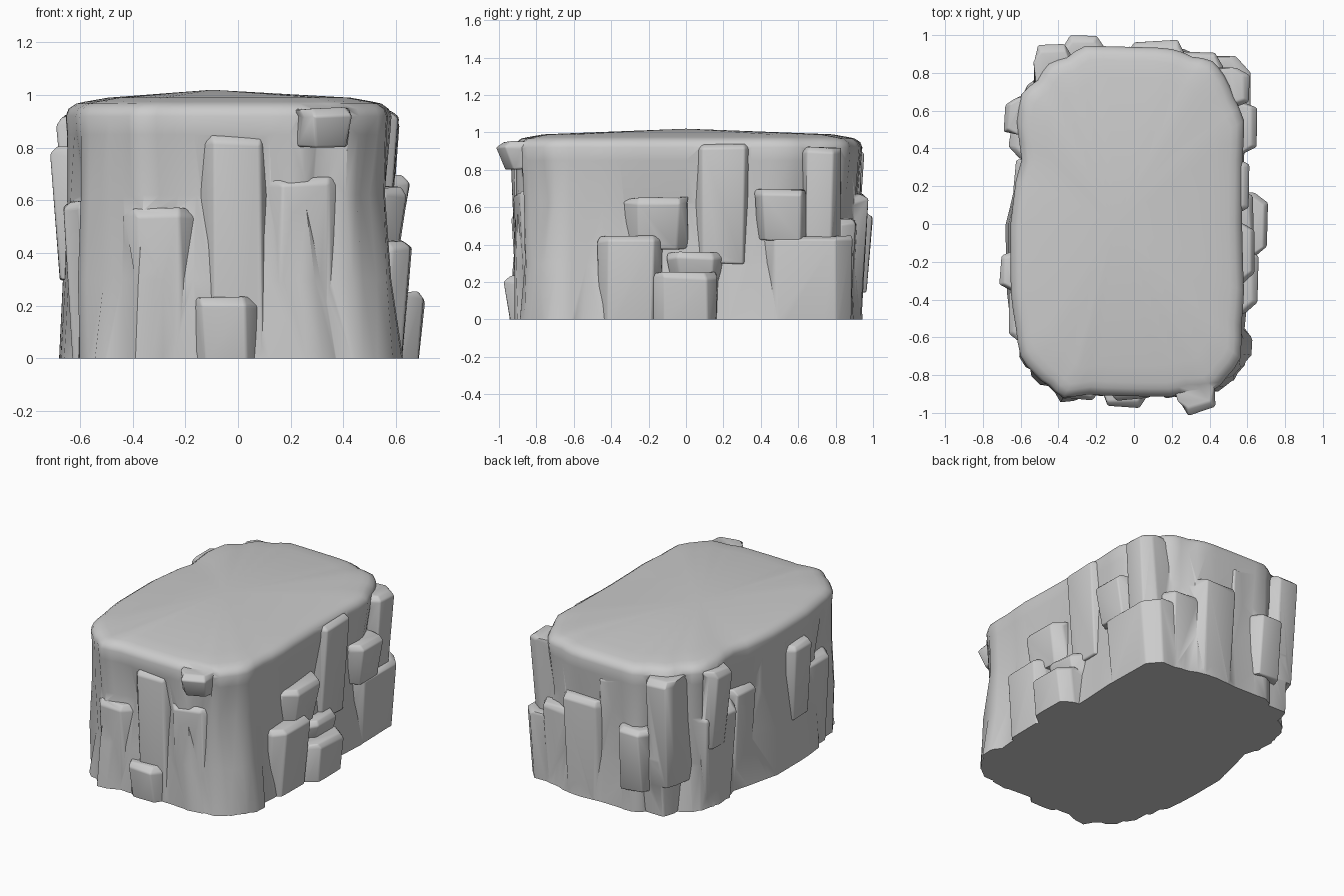
import bpy, bmesh, math, random
from mathutils import Vector, Matrix

if "Cube" in bpy.data.objects:
    bpy.data.objects.remove(bpy.data.objects["Cube"])
random.seed(11)
HALF_X, HALF_Y, SHIFT, SIDES = .60, .93, -.025, 64


def jit(s):
    return random.uniform(-s, s)


def finish(name, bm):
    bmesh.ops.recalc_face_normals(bm, faces=bm.faces)
    me = bpy.data.meshes.new(name)
    bm.to_mesh(me)
    bm.free()
    ob = bpy.data.objects.new(name, me)
    bpy.context.collection.objects.link(ob)
    return ob


# Rounded-rectangle outline (superellipse, squarer at the front), grown by off
def outline(i, off):
    t = math.tau * i / SIDES
    p = 5 if math.sin(t) < 0 else 4
    c, s = math.cos(t), math.sin(t)
    c = math.copysign(abs(c) ** .6, c)
    s = math.copysign(abs(s) ** .6, s)
    k = (abs(c) ** p + abs(s) ** p) ** (-1 / p)
    return Vector((SHIFT + c * k * (HALF_X + off), s * k * (HALF_Y + off), 0))


# Main rock: stacked rings with a faceted wall, rounded rim and low dome
def rock_core():
    bm = bmesh.new()
    facet = [jit(.03) for _ in range(SIDES // 2)]
    notch = [(facet[i // 2] + facet[(i + 1) // 2 % len(facet)]) / 2 for i in range(SIDES)]
    levels = [(-.1, .01), (.3, -.01), (.62, -.025), (.85, -.005)]
    # the rim is a quarter ellipse
    for a in (0, 30, 60, 85):
        a = math.radians(a)
        levels.append((.92 + .055 * math.sin(a), -.08 * (1 - math.cos(a))))
    levels.append((.99, -.16))
    rings = []
    for z, off in levels:
        ring = []
        rough = .022 if z < .8 else 0
        swing = [jit(rough) for _ in range(SIDES // 2)]
        for i in range(SIDES):
            v = outline(i, off + notch[i] + swing[i // 2])
            if v.y < -.6 and v.x > .2:            # flared foot of the front right corner
                v += Vector((.1, .02, 0)) * max(0, .6 - z)
            ring.append(bm.verts.new(v + Vector((0, 0, z))))
        rings.append(ring)
    for a, b in zip(rings, rings[1:]):
        for i in range(SIDES):
            j = (i + 1) % SIDES
            bm.faces.new((a[i], a[j], b[j], b[i]))
    peak = bm.verts.new((-.1, 0, 1.02))
    for i in range(SIDES):
        bm.faces.new((rings[-1][i], rings[-1][(i + 1) % SIDES], peak))
    bm.faces.new(rings[0])
    return finish("rock", bm)


# Wall block: a chamfered prism with an eased top, turned and pushed into the wall
def block(bm, wall, along, w, z0, z1, reach, yaw=0):
    turn = Matrix.Rotation(math.radians(wall), 3, 'Z')
    spin = Matrix.Rotation(math.radians(yaw), 3, 'Z')
    along *= 1 if wall in (0, 270) else -1        # 'along' is always world x or y
    prof = [(-.5, -.24), (-.5, -.07), (-.34, 0), (.34, 0), (.5, -.07), (.5, -.24)]
    rows = []
    for z, ease in [(z0, .04), (z1 - .03, 0), (z1, .03)]:
        rows.append([bm.verts.new(turn @ (spin @ Vector((d - ease + jit(.01),
                                                         s * w * (1 - ease) + jit(.015), 0))
                                          + Vector((reach, along, z + jit(.008)))))
                     for s, d in prof])
    for p, q in zip(rows, rows[1:]):
        for i in range(6):
            j = (i + 1) % 6
            bm.faces.new((p[i], p[j], q[j], q[i]))
    bm.faces.new(rows[0])
    bm.faces.new(rows[-1])


# The prominent ledges: wall direction, place along it, width, bottom, top, reach
LEDGES = [
    (0, -.01, .35, -.1, .25, .71), (0, -.3, .35, -.1, .45, .66), (0, -.15, .34, .38, .65, .64),
    (0, .51, .29, .42, .69, .65), (0, .65, .48, -.1, .45, .61), (0, .05, .28, .2, .36, .64),
    (0, .2, .3, .3, .94, .61), (0, .72, .2, .4, .92, .61),
    (90, -.27, .22, .15, .57, 1), (90, .12, .32, -.1, .67, .97), (90, -.43, .2, .2, .92, .95),
    (180, -.25, .22, .3, .8, .71), (180, -.48, .3, -.1, .6, .66), (180, .57, .2, .4, .92, .69),
    (270, -.05, .24, -.1, .23, .97), (270, .36, .2, .8, .95, .99, 20),
]


# Broad shallow columns of random height lining the back, left and front walls
def columns(bm):
    for wall, half, reach in [(90, .45, .93), (180, .65, .63), (270, .4, .92)]:
        n = round(half * 8)
        for i in range(n):
            along = half * (2 * (i + .5) / n - 1)
            block(bm, wall, along + jit(.04), random.uniform(.22, .36), -.1,
                  random.uniform(.4, .94), reach + jit(.015), jit(10))


def apply(ob, mod):
    bpy.context.view_layer.objects.active = ob
    bpy.ops.object.modifier_apply(modifier=mod.name)


def boolean(ob, other, op):
    m = ob.modifiers.new(op.lower(), 'BOOLEAN')
    m.object, m.operation, m.solver, m.use_self = other, op, 'EXACT', True
    apply(ob, m)
    bpy.data.objects.remove(other)


rock = rock_core()
bm = bmesh.new()
for ledge in LEDGES:
    block(bm, *ledge)
columns(bm)
ledges = finish("ledges", bm)

# Worn edges on the blocks, then merge everything into one surface
worn = ledges.modifiers.new("worn", 'BEVEL')
worn.width, worn.segments = .016, 2
apply(ledges, worn)
boolean(rock, ledges, 'UNION')

# Flat underside at ground level
bm = bmesh.new()
bmesh.ops.create_cube(bm, size=4)
bmesh.ops.translate(bm, verts=bm.verts, vec=(0, 0, -2))
boolean(rock, finish("ground_cutter", bm), 'DIFFERENCE')

bpy.ops.object.select_all(action='DESELECT')
rock.select_set(True)
bpy.context.view_layer.objects.active = rock
bpy.ops.object.shade_smooth_by_angle(angle=math.radians(42))
